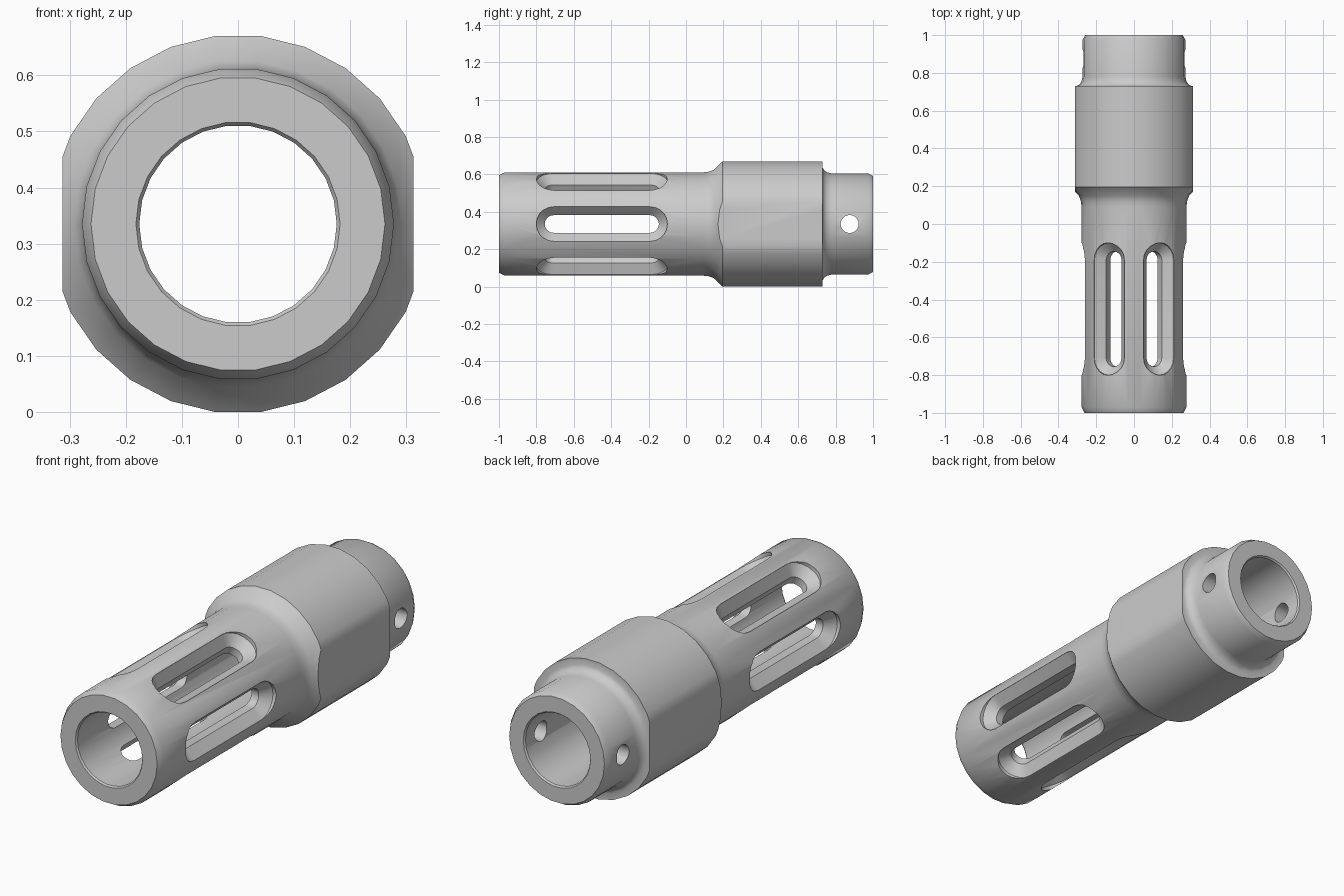
import bpy, bmesh, math
from mathutils import Matrix, Vector

if "Cube" in bpy.data.objects:
    bpy.data.objects.remove(bpy.data.objects["Cube"])

SIDES = 26
ZC = 0.335  # height of the tube axis


def make_object(name, bm):
    bmesh.ops.recalc_face_normals(bm, faces=bm.faces)
    mesh = bpy.data.meshes.new(name)
    bm.to_mesh(mesh)
    bm.free()
    obj = bpy.data.objects.new(name, mesh)
    bpy.context.collection.objects.link(obj)
    return obj


def bridge(bm, a, b):
    for i in range(len(a)):
        j = (i + 1) % len(a)
        bm.faces.new((a[i], a[j], b[j], b[i]))


def cut(target, cutter, operation):
    cutter.hide_render = True
    mod = target.modifiers.new(cutter.name, 'BOOLEAN')
    mod.operation = operation
    mod.solver = 'EXACT'
    mod.object = cutter
    bpy.context.view_layer.objects.active = target
    bpy.ops.object.modifier_apply(modifier=mod.name)
    bpy.data.objects.remove(cutter, do_unlink=True)


# Tube: closed (y, radius) profile turned around the y axis
profile = [(-1, .182), (-1, .262), (-.97, .278), (.09, .278), (.12, .281),
           (.15, .292), (.195, .3375), (.73, .3375), (.73, .305), (.738, .29),
           (.755, .278), (.78, .272), (.975, .272), (1, .258), (1, .182),
           (.992, .176), (-.992, .176)]
bm = bmesh.new()
rings = []
for y, r in profile:
    rings.append([bm.verts.new((r * math.cos(k * math.tau / SIDES), y,
                                ZC + r * math.sin(k * math.tau / SIDES)))
                  for k in range(SIDES)])
for n in range(len(rings)):
    bridge(bm, rings[n], rings[(n + 1) % len(rings)])
tube = make_object("slotted_tube", bm)

# Wrench flats on both sides of the thick collar
bm = bmesh.new()
bmesh.ops.create_cube(bm, size=1, matrix=Matrix.Translation((0, 0, ZC))
                      @ Matrix.Diagonal((.626, 3, 2, 1)))
cut(tube, make_object("flats_cutter", bm), 'INTERSECT')


# Six long slots with rounded ends and bevelled rims
def stadium(half_width, half_straight, steps=10):
    pts = []
    for end in (0, 1):
        for i in range(steps + 1):
            a = math.pi * (i / steps + end)
            y = half_straight * (1 - 2 * end)
            pts.append((y + half_width * math.sin(a), half_width * math.cos(a)))
    return pts


bm = bmesh.new()
for k in range(6):
    turn = Matrix.Translation((0, -.45, ZC)) @ Matrix.Rotation(k * math.pi / 3, 4, 'Y')
    loops = []
    for depth, width in ((.1, .047), (.214, .047), (.259, .0925), (.32, .0925)):
        loops.append([bm.verts.new(turn @ Vector((depth, y, z)))
                      for y, z in stadium(width, .258)])
    for a, b in zip(loops, loops[1:]):
        bridge(bm, a, b)
    bm.faces.new(loops[0])
    bm.faces.new(loops[-1])
cut(tube, make_object("slots_cutter", bm), 'DIFFERENCE')

# Cross pin hole near the back
bm = bmesh.new()
bmesh.ops.create_cone(bm, cap_ends=True, segments=24, radius1=.048, radius2=.048,
                      depth=1, matrix=Matrix.Translation((0, .875, ZC))
                      @ Matrix.Rotation(math.pi / 2, 4, 'Y'))
cut(tube, make_object("pin_hole_cutter", bm), 'DIFFERENCE')

# Smooth shading with crisp edges
bpy.ops.object.select_all(action='DESELECT')
tube.select_set(True)
bpy.context.view_layer.objects.active = tube
bpy.ops.object.shade_smooth_by_angle(angle=math.radians(30))
